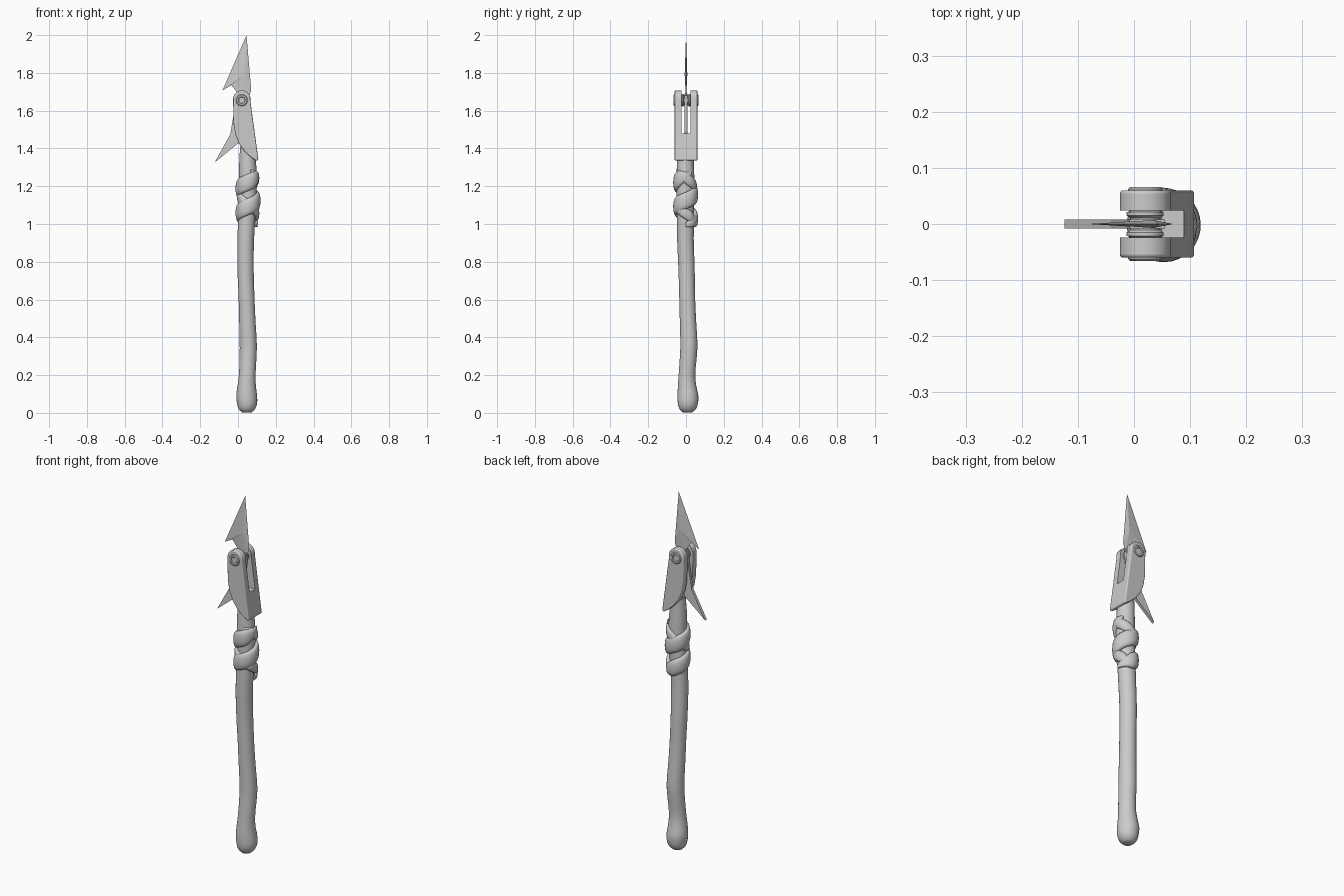
import bpy, bmesh
from math import sin, cos, pi, tau, radians
from mathutils import Vector

if "Cube" in bpy.data.objects:
    bpy.data.objects.remove(bpy.data.objects["Cube"])


def finish(name, bm, angle=35):
    bmesh.ops.recalc_face_normals(bm, faces=bm.faces)
    me = bpy.data.meshes.new(name)
    bm.to_mesh(me)
    bm.free()
    ob = bpy.data.objects.new(name, me)
    bpy.context.collection.objects.link(ob)
    if angle:
        bpy.ops.object.select_all(action='DESELECT')
        ob.select_set(True)
        bpy.context.view_layer.objects.active = ob
        bpy.ops.object.shade_smooth_by_angle(angle=radians(angle))
    return ob


def loft(name, rings, angle=60):
    """Skin a list of equal-length point rings and cap both ends."""
    bm = bmesh.new()
    vs = [[bm.verts.new(p) for p in r] for r in rings]
    n = len(vs[0])
    for a, b in zip(vs, vs[1:]):
        for i in range(n):
            j = (i + 1) % n
            bm.faces.new((a[i], a[j], b[j], b[i]))
    bm.faces.new(vs[0])
    bm.faces.new(vs[-1])
    return finish(name, bm, angle)


def plate(name, profile, half, angle=35):
    """Extrude an x-z outline symmetrically along y."""
    return loft(name, [[(x, y, z) for x, z in profile] for y in (-half, half)], angle)


def lathe_y(name, profile, cx, cz, seg=24):
    """Turned part about a y axis; profile is (y, radius)."""
    return loft(name, [[(cx + r * cos(tau * i / seg), y, cz + r * sin(tau * i / seg))
                        for i in range(seg)] for y, r in profile], 35)


# Wooden handle: (z, x, y, radius) stations, smoothly interpolated
stations = [(0.003, .047, .008, .026), (.02, .047, .009, .043), (.05, .048, .010, .053),
            (.09, .046, .010, .055), (.14, .046, .006, .049), (.20, .049, .005, .044),
            (.32, .054, .014, .045), (.38, .054, .015, .045), (.50, .049, .010, .043),
            (.62, .045, .006, .042), (.76, .040, .003, .043), (.92, .041, -.003, .044),
            (1.10, .050, -.003, .046), (1.25, .053, -.003, .047), (1.34, .051, -.003, .044),
            (1.42, .055, 0, .042)]


def spine(z):
    k = 1
    while k < len(stations) - 2 and stations[k + 1][0] < z:
        k += 1
    k = 0 if z < stations[1][0] else k
    p = [Vector(stations[min(max(k + d, 0), len(stations) - 1)]) for d in (-1, 0, 1, 2)]
    t = (z - p[1][0]) / (p[2][0] - p[1][0])
    m1 = (p[2] - p[0]) / (p[2][0] - p[0][0])
    m2 = (p[3] - p[1]) / (p[3][0] - p[1][0])
    h = p[2][0] - p[1][0]
    return ((2*t**3 - 3*t*t + 1) * p[1] + (t**3 - 2*t*t + t) * h * m1
            + (3*t*t - 2*t**3) * p[2] + (t**3 - t*t) * h * m2)


zs = []
for a, b in zip(stations, stations[1:]):
    zs += [a[0] + (b[0] - a[0]) * i / 3 for i in range(3)]
zs.append(stations[-1][0])
rings = []
for z in zs:
    _, x, y, r = spine(z)
    rings.append([(x + r * cos(tau * i / 24), y + r * sin(tau * i / 24), z) for i in range(24)])
loft("handle", rings)


# Wrapped grip bands: rounded strip swept along a helix
def wrap(name, z0, z1, start, turns, base, thick, half):
    n = int(abs(turns) * 32)
    out = []
    for k in range(n + 1):
        t = k / n
        th = start + tau * turns * t
        z = z0 + (z1 - z0) * t
        end = min(1, .25 + 6 * min(t, 1 - t))
        ring = []
        for i in range(14):
            a = tau * i / 14
            r = base + thick * end * (abs(cos(a)) ** .7) * (1 if cos(a) > 0 else -1)
            ring.append((.053 + r * cos(th), -.002 + r * sin(th), z + half * end * sin(a)))
        out.append(ring)
    loft(name, out)


wrap("grip_wrap", .995, 1.265, 0, 2.1, .049, .017, .046)
wrap("grip_cross_wrap", 1.0, 1.28, pi * .6, -1.5, .046, .014, .032)

# Forked head: rounded side profile, bevelled, then slotted for the blade
PX, PZ = .020, 1.662
profile = [(PX + .046 * cos(radians(a)), PZ + .046 * sin(radians(a))) for a in range(-10, 191, 20)]
profile += [(-.025, 1.59), (-.023, 1.53), (-.014, 1.475), (.006, 1.425), (.036, 1.383),
            (.07, 1.352), (.100, 1.333), (.108, 1.341)]
head = plate("forked_head", profile, .060)
bev = head.modifiers.new("edge_round", 'BEVEL')
bev.width, bev.segments, bev.angle_limit = .008, 3, radians(50)
bev.limit_method = 'ANGLE'
slot = plate("slot_cutter", [(-.2, 1.38), (.03, 1.42), (.05, 1.48), (.2, 1.48), (.2, 1.8), (-.2, 1.8)],
             .024, 0)
slot.hide_render = True
slot.hide_set(True)
cut = head.modifiers.new("slot", 'BOOLEAN')
cut.object, cut.operation, cut.solver = slot, 'DIFFERENCE', 'EXACT'

# Pivot pin with recessed heads and a waisted spacer
lathe_y("pivot_pin", [(-.062, .016), (.062, .016)], PX, PZ - .007)
for s, side in ((-1, "front"), (1, "back")):
    lathe_y("pin_head_" + side, [(s * .055, .031), (s * .062, .031), (s * .0655, .027),
                                 (s * .0655, .019), (s * .061, .016)], PX, PZ - .007)
lathe_y("spacer", [(-.024, .026), (-.021, .033), (-.015, .033), (-.011, .027), (.011, .027),
                   (.015, .033), (.021, .033), (.024, .026)], PX, PZ - .007)

# Sharpened blade tip: outline at y = 0 rising to a central ridge on both sides
outline = [(.045, 2.0), (-.082, 1.708), (-.035, 1.735), (-.008, 1.70), (.0, 1.66),
           (.055, 1.66), (.070, 1.71)]
bm = bmesh.new()
rim = [bm.verts.new((x, 0, z)) for x, z in outline]
for y in (-.007, .007):
    c = bm.verts.new((.035, y, 1.79))
    for i, v in enumerate(rim):
        bm.faces.new((v, rim[(i + 1) % len(rim)], c))
finish("blade_tip", bm, 0)

# Blade tang with the rear barb
plate("blade_barb", [(-.008, 1.69), (-.018, 1.61), (-.041, 1.475), (-.124, 1.325),
                     (.005, 1.43), (.035, 1.49), (.052, 1.62), (.055, 1.68)], .008, 0)
